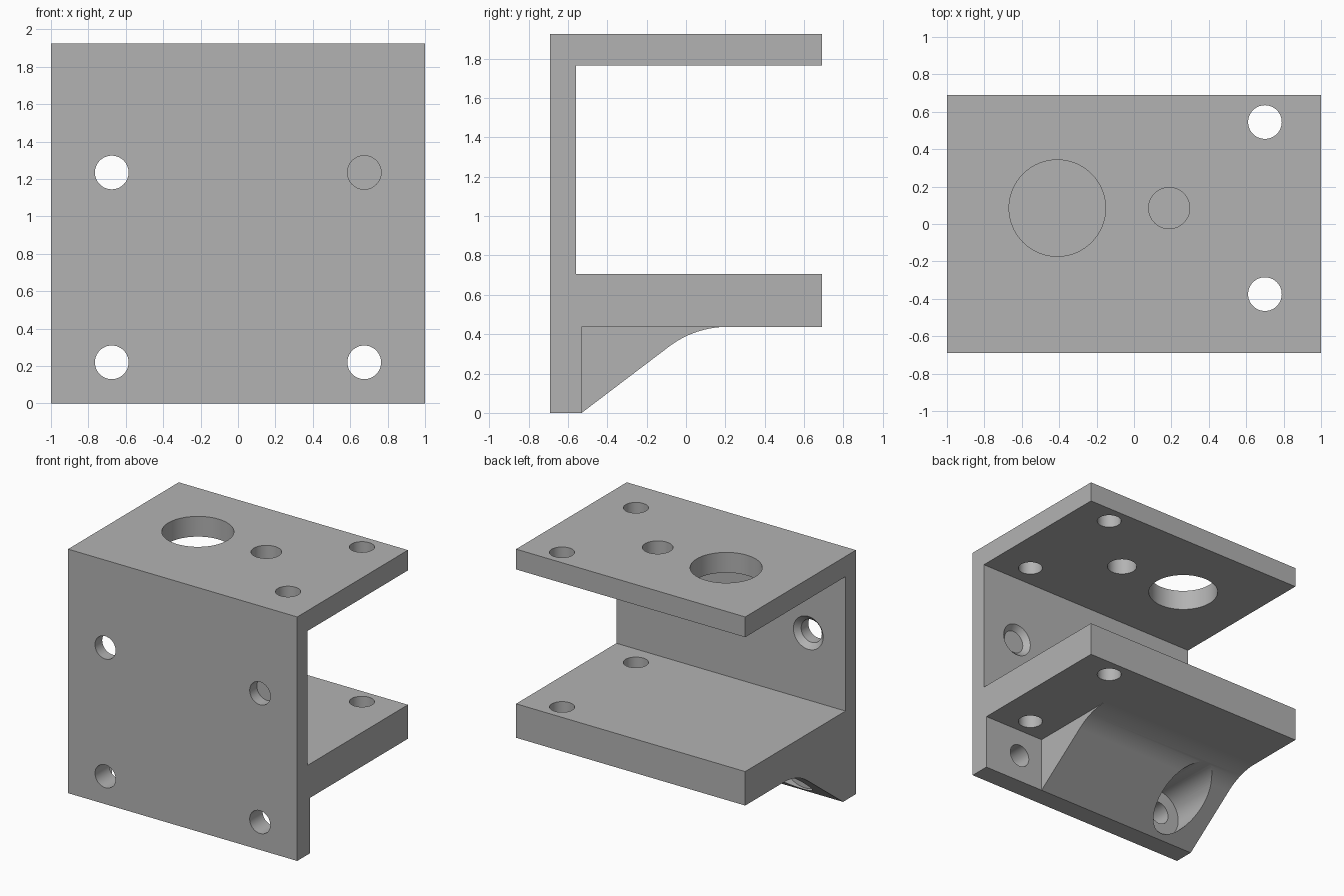
import bpy
import bmesh
from math import cos, sin, radians
from mathutils import Matrix, Vector

if "Cube" in bpy.data.objects:
    bpy.data.objects.remove(bpy.data.objects["Cube"], do_unlink=True)

grey = bpy.data.materials.new("bracket grey")
grey.use_nodes = True
grey.diffuse_color = (0.45, 0.45, 0.45, 1)
grey.node_tree.nodes["Principled BSDF"].inputs["Base Color"].default_value = grey.diffuse_color


def add_object(name, bm):
    bmesh.ops.recalc_face_normals(bm, faces=bm.faces)
    mesh = bpy.data.meshes.new(name)
    bm.to_mesh(mesh)
    bm.free()
    mesh.materials.append(grey)
    obj = bpy.data.objects.new(name, mesh)
    bpy.context.collection.objects.link(obj)
    return obj


def extrude_profile(name, points, x0, x1):
    """Extrude a side profile of (y, z) points along x."""
    bm = bmesh.new()
    face = bm.faces.new([bm.verts.new((x0, y, z)) for y, z in points])
    moved = bmesh.ops.extrude_face_region(bm, geom=[face])["geom"]
    verts = [v for v in moved if isinstance(v, bmesh.types.BMVert)]
    bmesh.ops.translate(bm, verts=verts, vec=(x1 - x0, 0, 0))
    return add_object(name, bm)


def round_cutter(name, start, end, r0, r1=None):
    """Cylinder or cone running from start to end."""
    start, end = Vector(start), Vector(end)
    axis = end - start
    turn = axis.to_track_quat("Z", "Y").to_matrix().to_4x4()
    bm = bmesh.new()
    bmesh.ops.create_cone(bm, cap_ends=True, segments=64, radius1=r0,
                          radius2=r0 if r1 is None else r1, depth=axis.length,
                          matrix=Matrix.Translation((start + end) / 2) @ turn)
    obj = add_object(name, bm)
    obj.hide_render = True
    return obj


def combine(target, tool, operation):
    mod = target.modifiers.new(operation.lower(), "BOOLEAN")
    mod.operation = operation
    mod.solver = "EXACT"
    mod.object = tool
    bpy.context.view_layer.objects.active = target
    bpy.ops.object.modifier_apply(modifier=mod.name)
    bpy.data.objects.remove(tool, do_unlink=True)


# Main body: front plate with top flange and thick shelf
front, back, inner, lower = -0.69, 0.69, -0.56, -0.53
top, shelf_top, shelf_base = 1.925, 0.705, 0.437
bracket = extrude_profile("bracket_body", [
    (front, 0), (lower, 0), (lower, shelf_base), (back, shelf_base),
    (back, shelf_top), (inner, shelf_top), (inner, 1.765),
    (back, 1.765), (back, top), (front, top)], -1, 1)

# Sloping gusset below the shelf, blended into it with an arc
radius, cy = 0.49, 0.211
arc = [(cy + radius * cos(radians(a)), shelf_base - radius + radius * sin(radians(a)))
       for a in [127 - 37 * i / 16 for i in range(17)]]
gusset = extrude_profile("gusset", [(lower, 0)] + arc + [
    (cy, 0.55), (-0.6, 0.55), (-0.6, 0)], -1, 0.46)
combine(bracket, gusset, "UNION")

# Bolt holes through the front plate, the upper pair countersunk inside
for x in (-0.675, 0.675):
    for z in (0.22, 1.235):
        combine(bracket, round_cutter("bolt_hole", (x, -0.8, z), (x, -0.4, z), 0.09), "DIFFERENCE")
    combine(bracket, round_cutter("countersink", (x, inner - 0.04, 1.235),
                                  (x, inner + 0.04, 1.235), 0.09, 0.17), "DIFFERENCE")

# Clearance bore through the gusset behind one lower bolt hole
combine(bracket, round_cutter("bolt_clearance", (-0.675, -0.515, 0.22),
                              (-0.675, 0.5, 0.22), 0.19), "DIFFERENCE")

# Vertical holes: two through both levels, two in the top flange only
for x, y, r, base in ((0.7, 0.545, 0.09, 0.2), (0.7, -0.375, 0.09, 0.2),
                      (-0.41, 0.085, 0.258, 1.6), (0.188, 0.085, 0.11, 1.6)):
    combine(bracket, round_cutter("vertical_hole", (x, y, base), (x, y, 2.1), r), "DIFFERENCE")

# Smooth the bores and blend, keep the edges crisp
bpy.ops.object.select_all(action="DESELECT")
bracket.select_set(True)
bpy.context.view_layer.objects.active = bracket
bpy.ops.object.shade_smooth_by_angle(angle=radians(25))
